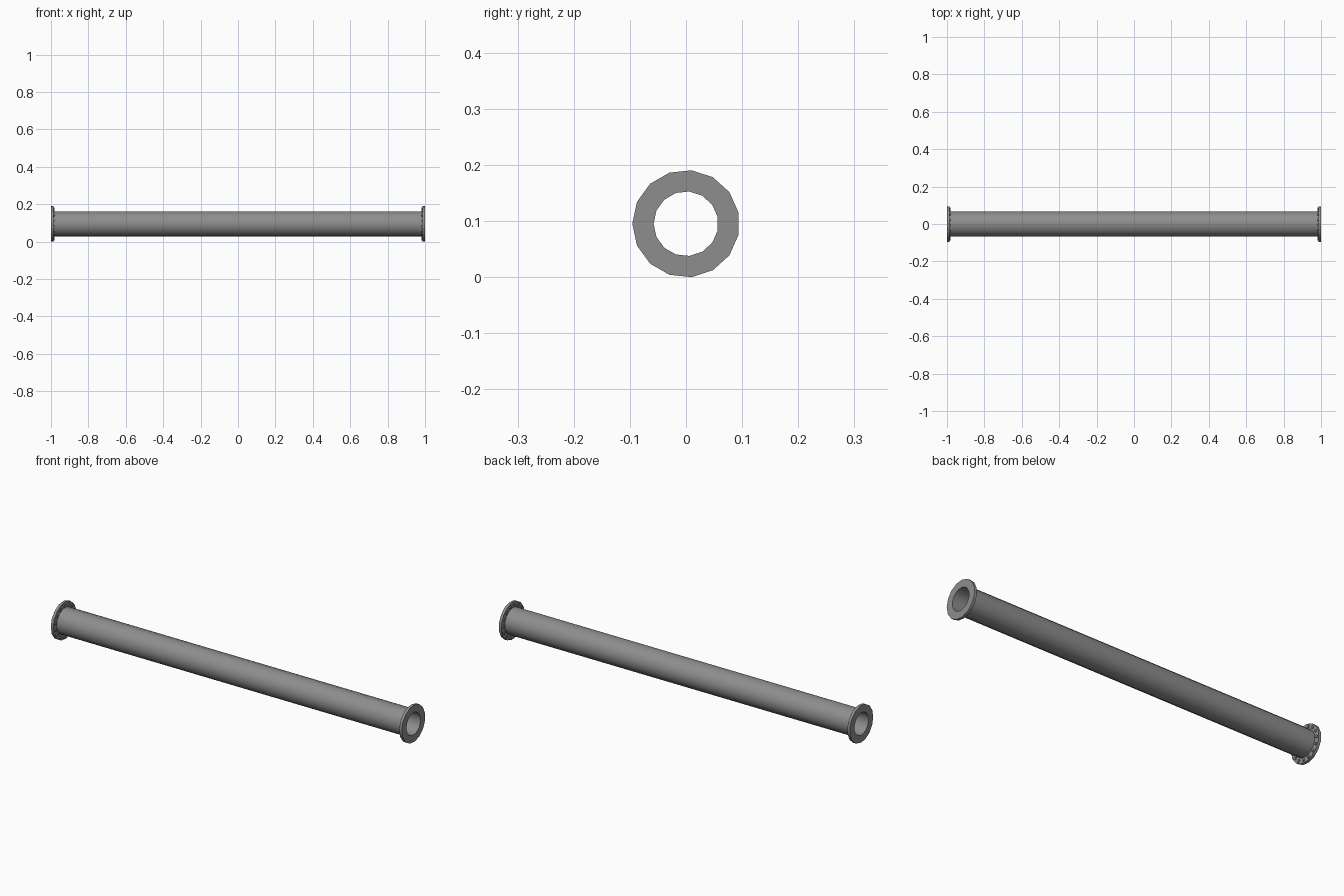
import bpy, bmesh
from math import sin, cos, pi, radians
from mathutils import Matrix, Vector

SIDES = 15
AXIS_Z = 0.095
BORE = 0.0577
PIPE_R = 0.068
FLANGE_R = 0.0957
FLANGE_T = 0.014

old = bpy.data.objects.get("Cube")
if old:
    bpy.data.objects.remove(old)

steel = bpy.data.materials.new("steel grey")
steel.use_nodes = True
grey = (0.27, 0.27, 0.27, 1)
steel.diffuse_color = grey
steel.node_tree.nodes["Principled BSDF"].inputs["Base Color"].default_value = grey


def finish(bm, name):
    bmesh.ops.recalc_face_normals(bm, faces=bm.faces)
    mesh = bpy.data.meshes.new(name)
    bm.to_mesh(mesh)
    bm.free()
    mesh.materials.append(steel)
    obj = bpy.data.objects.new(name, mesh)
    obj.location.z = AXIS_Z
    bpy.context.collection.objects.link(obj)
    bpy.ops.object.select_all(action='DESELECT')
    obj.select_set(True)
    bpy.context.view_layer.objects.active = obj
    bpy.ops.object.shade_smooth_by_angle(angle=radians(30))
    return obj


def lathe(name, profile):
    """Spin a closed (x, radius) profile around the x axis."""
    bm = bmesh.new()
    rings = []
    for i in range(SIDES):
        a = pi + 2 * pi * i / SIDES
        rings.append([bm.verts.new((x, r * cos(a), r * sin(a))) for x, r in profile])
    n = len(profile)
    for i in range(SIDES):
        here, there = rings[i], rings[(i + 1) % SIDES]
        for j in range(n):
            k = (j + 1) % n
            bm.faces.new((here[j], here[k], there[k], there[j]))
    return finish(bm, name)


# Hollow pipe running between the flanges
end = 1 - FLANGE_T / 2
lathe("pipe", [(-end, BORE), (-end, PIPE_R), (end, PIPE_R), (end, BORE)])

for side, label in ((1, "left"), (-1, "right")):
    # Flat ring flange
    inner = side * (1 - FLANGE_T)
    lathe(label + "_flange", [(side, BORE), (side, FLANGE_R),
                              (inner, FLANGE_R), (inner, BORE)])

    # Bolt heads around the flange's inward face
    bm = bmesh.new()
    for i in range(SIDES):
        a = pi + 2 * pi * (i + 0.5) / SIDES
        spot = Vector((inner, 0.081 * cos(a), 0.081 * sin(a)))
        bmesh.ops.create_cone(
            bm, cap_ends=True, segments=6, radius1=0.008, radius2=0.008, depth=0.01,
            matrix=Matrix.Translation(spot) @ Matrix.Rotation(a, 4, 'X')
            @ Matrix.Rotation(pi / 2, 4, 'Y'))
    finish(bm, label + "_bolts")
